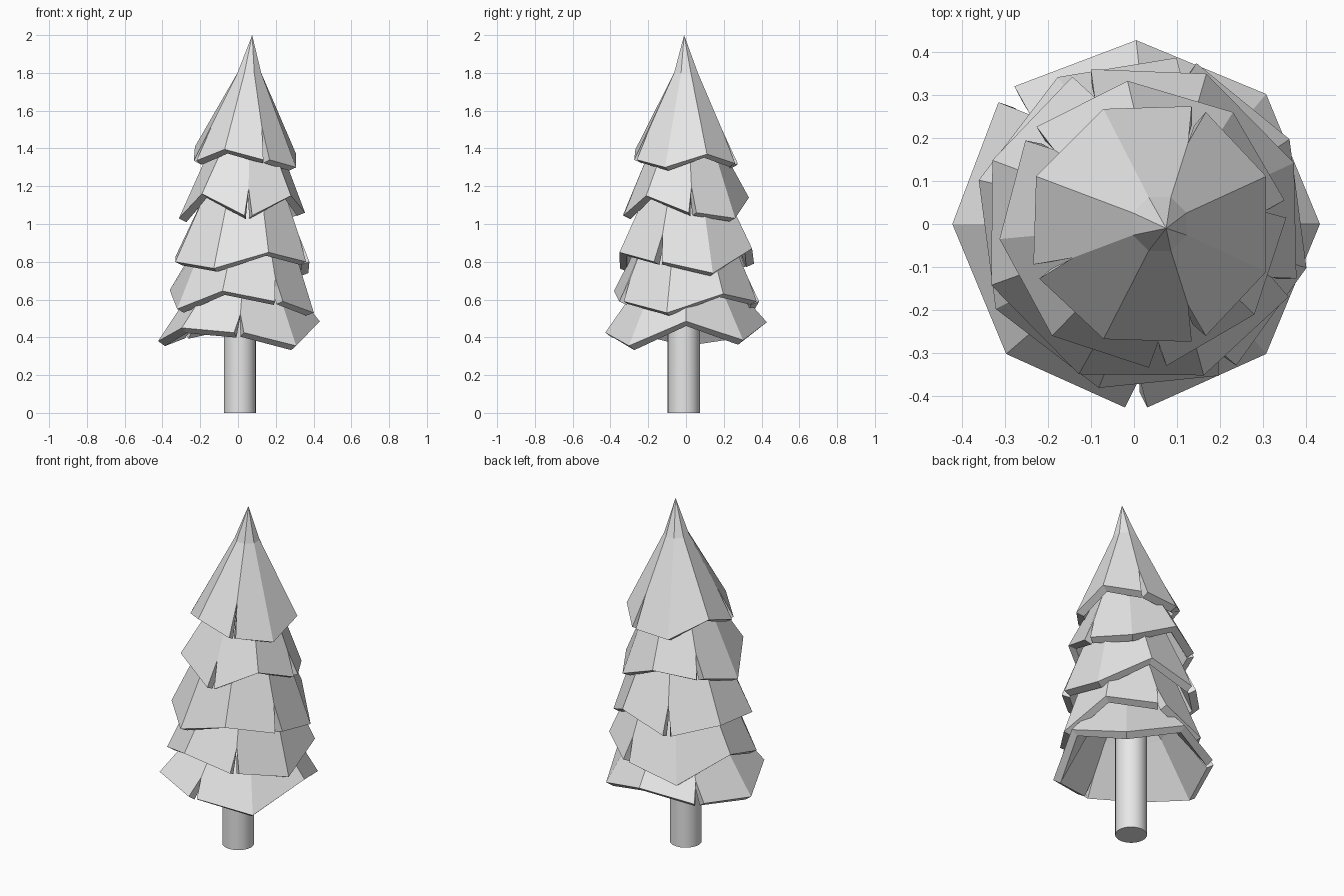
import bpy, bmesh
from math import radians, cos, sin

cube = bpy.data.objects.get("Cube")
if cube:
    bpy.data.objects.remove(cube, do_unlink=True)

SIDES = 8
THICKNESS = 0.045

grey = bpy.data.materials.new("light_grey")
grey.use_nodes = True
colour = (0.8, 0.8, 0.8, 1)
grey.diffuse_color = colour
grey.node_tree.nodes["Principled BSDF"].inputs["Base Color"].default_value = colour


def add_object(name, bm):
    mesh = bpy.data.meshes.new(name)
    bm.to_mesh(mesh)
    bm.free()
    mesh.materials.append(grey)
    obj = bpy.data.objects.new(name, mesh)
    bpy.context.collection.objects.link(obj)
    return obj


def branch_tier(name, turn, centre_x, radius, hem, slits, shoulder, tip):
    """Eight-sided hollow skirt with an uneven hem and slits at some corners."""
    bm = bmesh.new()
    shoulder_radius, shoulder_z = shoulder
    top = bm.verts.new(tip)
    upper, left, right, notch = [], [], [], []
    for k in range(SIDES):
        angle = radians(turn + k * 360 / SIDES)

        def ring_point(x, r, z, swing=0):
            a = angle + radians(swing)
            return bm.verts.new((x + r * cos(a), r * sin(a), z))

        shoulder_vert = ring_point(centre_x + 0.02, shoulder_radius, shoulder_z)
        upper.append(shoulder_vert)
        if k in slits:
            left.append(ring_point(centre_x, radius, hem[k], -3.5))
            right.append(ring_point(centre_x, radius, hem[k], 3.5))
            middle = (left[-1].co + right[-1].co) / 2
            notch.append([bm.verts.new(middle.lerp(shoulder_vert.co, 0.38))])
        else:
            corner = ring_point(centre_x, radius, hem[k])
            left.append(corner)
            right.append(corner)
            notch.append([])
    for k in range(SIDES):
        n = (k + 1) % SIDES
        bm.faces.new([right[k], left[n], *notch[n], upper[n], upper[k], *notch[k]])
        bm.faces.new([upper[k], upper[n], top])
    obj = add_object(name, bm)
    solid = obj.modifiers.new("thickness", "SOLIDIFY")
    solid.thickness = THICKNESS
    solid.offset = -1
    return obj


# Five branch tiers, top to bottom; hem heights run anticlockwise from "turn"
branch_tier("top_branches", 22.5, 0.04, 0.29,
            [1.37, 1.32, 1.31, 1.41, 1.335, 1.395, 1.34, 1.30],
            {1, 4, 6}, (0.068, 1.8), (0.075, -0.01, 2))
branch_tier("upper_branches", 6, 0.02, 0.335,
            [1.06, 1.03, 1.14, 1.1, 1.03, 1.16, 1.045, 1.15],
            {0, 3, 6}, (0.18, 1.42), (0.05, 0, 1.65))
branch_tier("middle_branches", 22, 0.02, 0.38,
            [0.74, 0.87, 0.79, 0.83, 0.8, 0.765, 0.85, 0.8],
            {2, 7}, (0.22, 1.18), (0.04, 0, 1.45))
branch_tier("lower_branches", -15, 0.02, 0.395,
            [0.53, 0.63, 0.59, 0.51, 0.65, 0.55, 0.645, 0.59],
            {2, 7}, (0.25, 0.92), (0.04, 0, 1.2))
branch_tier("bottom_branches", 0, 0.005, 0.428,
            [0.485, 0.385, 0.48, 0.42, 0.38, 0.45, 0.425, 0.355],
            {3, 6}, (0.25, 0.68), (0.03, 0, 0.95))

# Round trunk running up inside the branches
bpy.ops.mesh.primitive_cylinder_add(vertices=24, radius=0.085, depth=0.8,
                                    location=(0.01, -0.012, 0.4))
trunk = bpy.context.object
trunk.name = "trunk"
trunk.data.materials.append(grey)
bpy.ops.object.shade_smooth_by_angle()
